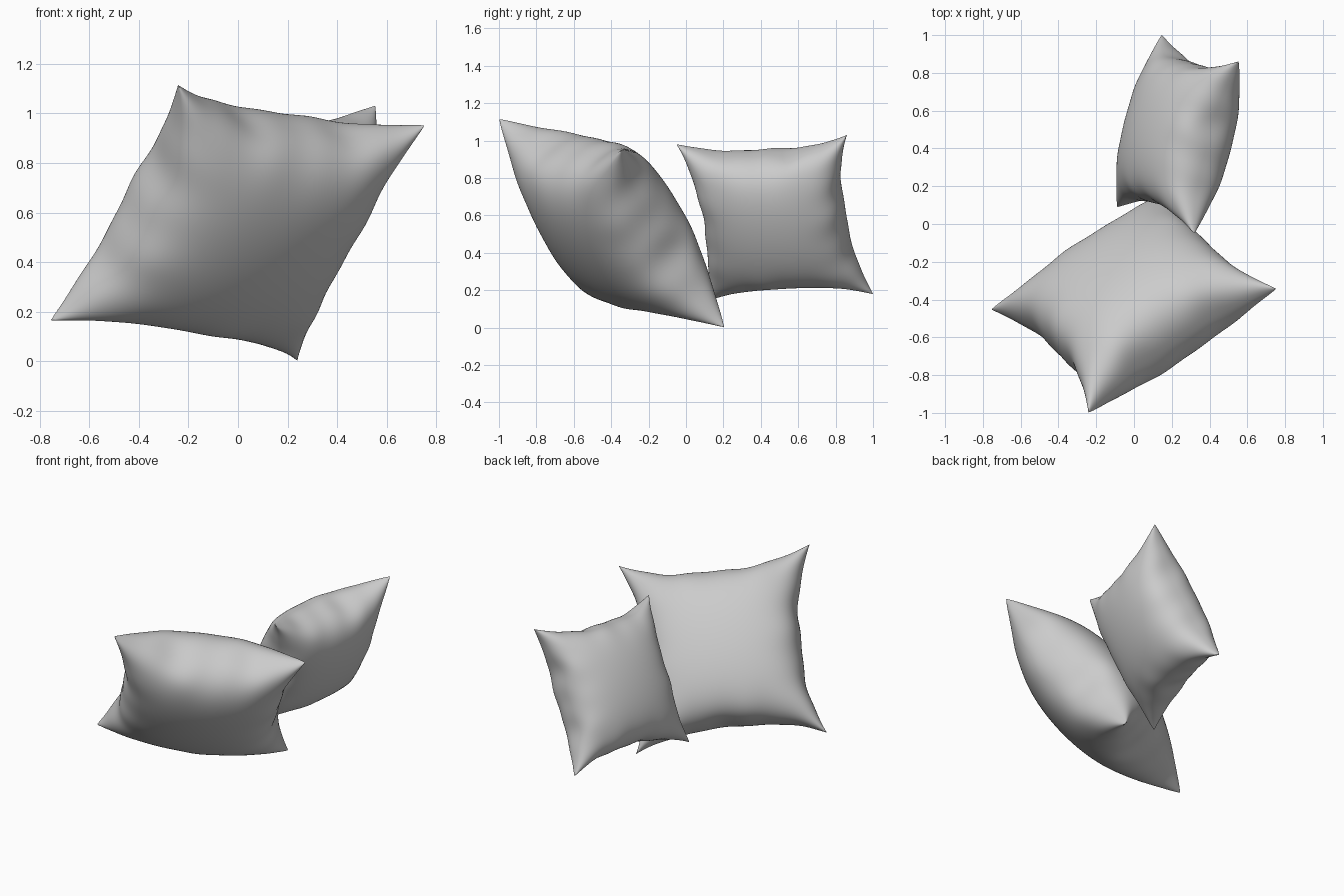
import bpy, bmesh, math
from mathutils import Vector

if "Cube" in bpy.data.objects:
    bpy.data.objects.remove(bpy.data.objects["Cube"])

N = 80  # grid divisions per side


def edge_fold(t, phase):
    # shallow puckers along a seam, fading towards the corners
    return (1 - t * t) * (math.cos(7.5 * t + phase) + 0.5 * math.cos(15 * t + 2.1 * phase))


def cushion_point(a, b, side, phase):
    # a, b in -1..1 across the cloth; returns in-plane offsets and height
    ia = 0.19 * (1 - abs(b) ** 2.5) + 0.012 * edge_fold(b, phase + (1 if a > 0 else 3)) * abs(a) ** 6
    ib = 0.19 * (1 - abs(a) ** 2.5) + 0.012 * edge_fold(a, phase + (2 if b > 0 else 5)) * abs(b) ** 6
    x = a * (1 - ia * a * a)
    y = b * (1 - ib * b * b)
    h = (max(0, 1 - a * a) * max(0, 1 - b * b)) ** 0.44
    # folds running inward from each seam
    fold = (abs(a) ** 5 * edge_fold(b, phase + side + 2 * (a > 0))
            + abs(b) ** 5 * edge_fold(a, phase - side + 2 * (b > 0)))
    return x, y, side * h * (1 + 0.08 * fold)


def make_cushion(name, corners, thickness, phase):
    # corners in order round the square: p0 -> p1 is the u axis, p0 -> p3 the v axis
    p0, p1, p2, p3 = [Vector(c) for c in corners]
    centre = (p0 + p1 + p2 + p3) / 4
    u = (p1 - p0 + p2 - p3) / 4
    v = (p3 - p0 + p2 - p1) / 4
    n = u.cross(v).normalized() * thickness
    bm = bmesh.new()
    ts = [math.sin(math.pi / 2 * (2 * i / N - 1)) for i in range(N + 1)]
    seam = {}
    for side in (1, -1):
        grid = {}
        for i, a in enumerate(ts):
            for j, b in enumerate(ts):
                rim = i in (0, N) or j in (0, N)
                if rim and (i, j) in seam:
                    grid[i, j] = seam[i, j]
                    continue
                x, y, z = cushion_point(a, b, side, phase)
                vert = bm.verts.new(centre + u * x + v * y + n * z)
                grid[i, j] = vert
                if rim:
                    seam[i, j] = vert
        for i in range(N):
            for j in range(N):
                q = [grid[i, j], grid[i + 1, j], grid[i + 1, j + 1], grid[i, j + 1]]
                bm.faces.new(q if side > 0 else q[::-1])
    for f in bm.faces:
        f.smooth = True
    me = bpy.data.meshes.new(name)
    bm.to_mesh(me)
    bm.free()
    ob = bpy.data.objects.new(name, me)
    bpy.context.collection.objects.link(ob)
    return ob


# Large cushion leaning back at the front
make_cushion("large_cushion",
             [(-0.755, -0.45, 0.17), (0.24, 0.20, 0.0), (0.75, -0.34, 0.955), (-0.24, -1.0, 1.11)],
             0.30, 0.6)

# Smaller cushion standing behind it
make_cushion("small_cushion",
             [(-0.09, 0.09, 0.13), (0.15, 1.0, 0.18), (0.55, 0.86, 1.03), (0.32, -0.05, 0.98)],
             0.235, 2.2)
